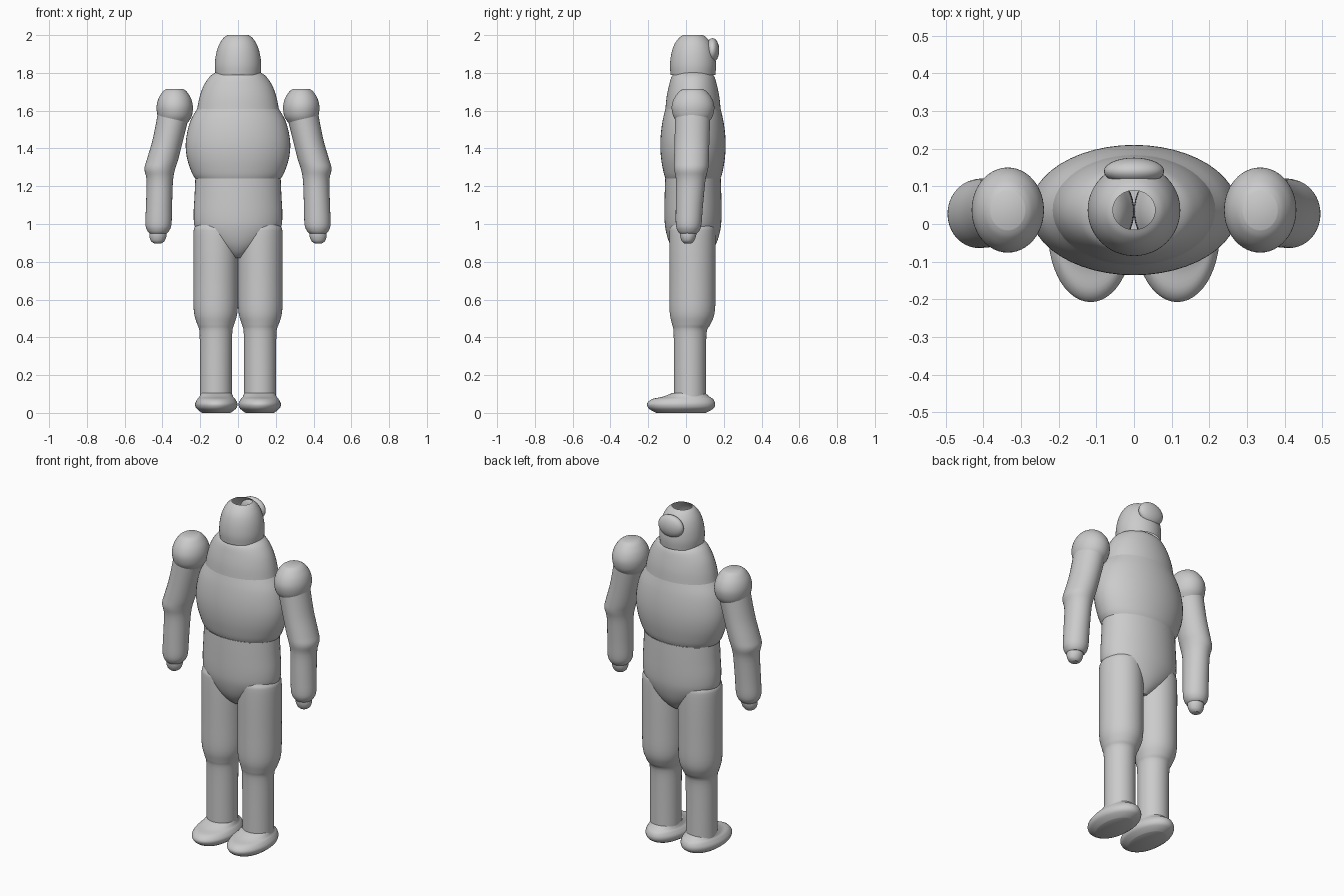
import bpy, bmesh, math

CY = 0.037   # depth of the body axis


def spline(rings, steps):
    """Catmull-Rom interpolation through (cx, cy, z, rx, ry) rings."""
    out = []
    for i in range(len(rings) - 1):
        p0, p1 = rings[max(i - 1, 0)], rings[i]
        p2, p3 = rings[i + 1], rings[min(i + 2, len(rings) - 1)]
        for s in range(steps):
            t = s / steps
            out.append([0.5 * (2 * b + (c - a) * t + (2 * a - 5 * b + 4 * c - d) * t * t
                               + (3 * b - a - 3 * c + d) * t ** 3)
                        for a, b, c, d in zip(p0, p1, p2, p3)])
    return out + [list(rings[-1])]


def loft(name, rings, cap_bottom=False, cap_top=False, side=1, steps=4, n=48):
    """Skin elliptical rings listed from top to bottom."""
    bm = bmesh.new()
    loops = []
    for cx, cy, z, rx, ry in spline(rings, steps):
        loops.append([bm.verts.new((side * cx + rx * math.cos(2 * math.pi * k / n),
                                    cy + ry * math.sin(2 * math.pi * k / n), z))
                      for k in range(n)])
    for a, b in zip(loops, loops[1:]):
        for k in range(n):
            j = (k + 1) % n
            bm.faces.new((a[k], b[k], b[j], a[j]))
    if cap_top:
        bm.faces.new(loops[0])
    if cap_bottom:
        bm.faces.new(loops[-1][::-1])
    me = bpy.data.meshes.new(name)
    bm.to_mesh(me)
    bm.free()
    return finish(bpy.data.objects.new(name, me))


def finish(ob):
    if ob.name not in bpy.context.collection.objects:
        bpy.context.collection.objects.link(ob)
    bpy.ops.object.select_all(action='DESELECT')
    ob.select_set(True)
    bpy.context.view_layer.objects.active = ob
    bpy.ops.object.shade_smooth_by_angle(angle=math.radians(35))
    return ob


def body(rows):
    return [(0, CY, z, rx, ry) for z, rx, ry in rows]


# Head: open shell with a hole at the crown
loft("head", body([(2.0, .056, .052), (1.985, .077, .074), (1.95, .1, .099),
                   (1.9, .116, .115), (1.84, .123, .122), (1.79, .119, .118)]))

# Hair bun on the back of the head
bpy.ops.mesh.primitive_uv_sphere_add(segments=32, ring_count=16, radius=1,
                                     location=(0, .14, 1.92))
bun = bpy.context.object
bun.name = "hair_bun"
bun.scale = (.08, .036, .064)
finish(bun)

# Torso: shoulders, chest and hips
loft("shoulders", body([(1.805, .115, .09), (1.78, .15, .113), (1.73, .183, .128),
                        (1.67, .204, .14), (1.61, .216, .146)]))
loft("chest", body([(1.61, .216, .146), (1.55, .25, .16), (1.48, .27, .17),
                    (1.41, .277, .173), (1.34, .268, .168), (1.27, .244, .155),
                    (1.24, .226, .145)]))
loft("hips", body([(1.24, .226, .147), (1.15, .23, .15), (1.04, .235, .151),
                   (.97, .222, .145), (.9, .16, .125), (.85, .085, .095),
                   (.82, .035, .06)]), cap_bottom=True)

for side, tag in ((-1, "left"), (1, "right")):
    # Shoulder ball
    loft(tag + "_shoulder_ball",
         [(.335, CY, 1.715, .045, .052), (.335, CY, 1.7, .064, .074),
          (.335, CY, 1.665, .086, .1), (.335, CY, 1.62, .096, .113),
          (.335, CY, 1.57, .09, .104), (.337, CY, 1.535, .07, .08)],
         True, True, side)
    # Upper arm, elbow and forearm
    loft(tag + "_arm",
         [(.337, .036, 1.6, .085, .094), (.37, .032, 1.45, .081, .092),
          (.4, .029, 1.34, .083, .092), (.414, .027, 1.29, .081, .09),
          (.414, .025, 1.23, .07, .078), (.418, .018, 1.1, .069, .072),
          (.421, .014, 1.0, .069, .068), (.422, .013, .965, .058, .058),
          (.423, .012, .95, .045, .046)], True, False, side)
    # Hand stub
    loft(tag + "_hand",
         [(.423, .012, .965, .045, .045), (.424, .011, .935, .045, .042),
          (.425, .01, .91, .036, .032), (.425, .01, .898, .02, .02)],
         True, False, side)
    # Thigh and shin
    loft(tag + "_leg",
         [(.118, .034, 1.06, .03, .03), (.118, .034, 1.035, .08, .085),
          (.118, .034, .99, .108, .114), (.118, .034, .94, .118, .122),
          (.118, .034, .7, .118, .122), (.118, .033, .54, .116, .12),
          (.118, .028, .47, .098, .102), (.117, .022, .43, .087, .088),
          (.117, .021, .3, .085, .085), (.117, .021, .05, .085, .085)],
         False, True, side)
    # Slipper foot
    loft(tag + "_foot",
         [(.115, .015, .105, .082, .088), (.115, .0, .085, .09, .125),
          (.115, -.018, .073, .1, .162), (.115, -.026, .05, .112, .18),
          (.115, -.026, .028, .108, .175), (.115, -.026, .012, .092, .155),
          (.115, -.026, 0, .075, .13)], True, True, side)
